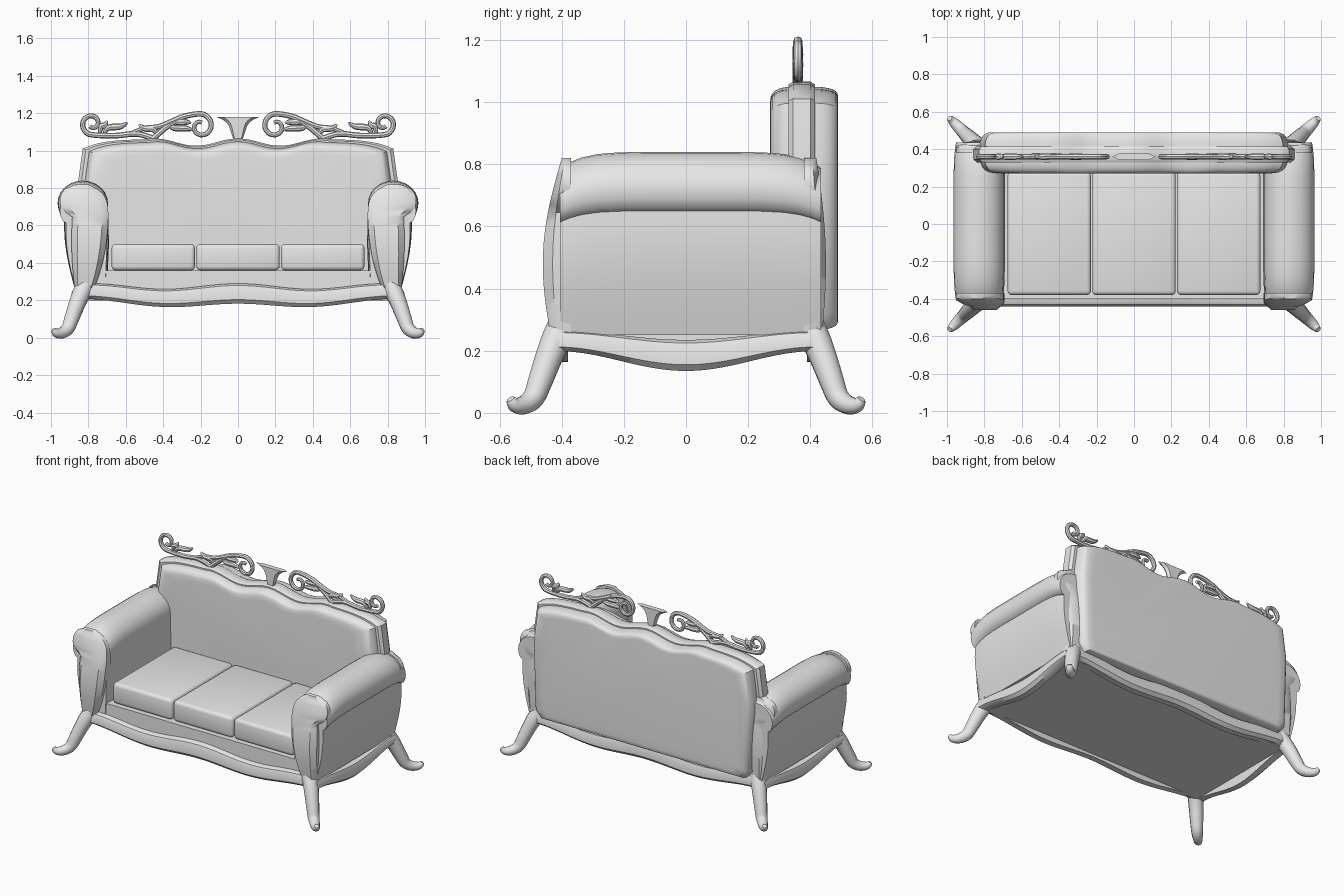
import bpy, bmesh
from math import sin, cos, pi, sqrt, tau, radians
from mathutils import Vector

cube = bpy.data.objects.get("Cube")
if cube:
    bpy.data.objects.remove(cube, do_unlink=True)

grey = bpy.data.materials.new("plain_grey")
grey.use_nodes = True
grey.diffuse_color = (0.8, 0.8, 0.8, 1)
grey.node_tree.nodes["Principled BSDF"].inputs["Base Color"].default_value = grey.diffuse_color


def finish(name, bm, mirror=""):
    """Turn a bmesh into a shaded object, mirrored over the named axes."""
    bmesh.ops.recalc_face_normals(bm, faces=bm.faces)
    mesh = bpy.data.meshes.new(name)
    bm.to_mesh(mesh)
    bm.free()
    mesh.materials.append(grey)
    part = bpy.data.objects.new(name, mesh)
    bpy.context.collection.objects.link(part)
    if mirror:
        modifier = part.modifiers.new("mirror", "MIRROR")
        modifier.use_axis = ["X" in mirror, "Y" in mirror, False]
        modifier.use_mirror_merge = False
    bpy.ops.object.select_all(action="DESELECT")
    part.select_set(True)
    bpy.context.view_layer.objects.active = part
    bpy.ops.object.shade_smooth_by_angle(angle=radians(40))


def skin(bm, rings):
    """Join closed rings of points into a capped solid."""
    rows = [[bm.verts.new(point) for point in ring] for ring in rings]
    for near, far in zip(rows, rows[1:]):
        for i in range(len(near)):
            bm.faces.new((near[i - 1], near[i], far[i], far[i - 1]))
    bm.faces.new(rows[0])
    bm.faces.new(rows[-1])


def loft(name, rings, mirror=""):
    bm = bmesh.new()
    skin(bm, rings)
    finish(name, bm, mirror)


def smooth(points, steps=4):
    """Catmull-Rom curve through the given points."""
    points = [Vector(point) for point in points]
    padded = points[:1] + points + points[-1:]
    curve = []
    for a, b, c, d in zip(padded, padded[1:], padded[2:], padded[3:]):
        for step in range(steps):
            t = step / steps
            curve.append(b + (c - a) * t / 2 + (a * 2 - b * 5 + c * 4 - d) * t * t / 2
                         + (b * 3 - a - c * 3 + d) * t * t * t / 2)
    return curve + points[-1:]


def tube(bm, path, side, radius, sides=10):
    """Tapered limb along a planar path; radius is a function of 0 to 1."""
    path = smooth(path)
    last = len(path) - 1
    rings = []
    for i, centre in enumerate(path):
        along = path[min(i + 1, last)] - path[max(i - 1, 0)]
        up = side.cross(along.normalized())
        turns = [tau * k / sides for k in range(sides)]
        rings.append([centre + radius(i / last) * (side * cos(a) + up * sin(a)) for a in turns])
    skin(bm, rings)


def box(name, low, high, bevel=0):
    bm = bmesh.new()
    bmesh.ops.create_cube(bm, size=1)
    for vert in bm.verts:
        vert.co = [(a + b) / 2 + c * (b - a) for a, b, c in zip(low, high, vert.co)]
    if bevel:
        bmesh.ops.bevel(bm, geom=bm.edges[:], offset=bevel, segments=3, profile=0.5, affect="EDGES")
    finish(name, bm)


# Seat base and three loose cushions
box("seat_base", (-0.84, -0.4, 0.2), (0.84, 0.42, 0.36))
for label, middle in (("right", -0.453), ("middle", 0), ("left", 0.453)):
    box(label + "_cushion", (middle - 0.223, -0.38, 0.36), (middle + 0.223, 0.28, 0.5), 0.022)


# Wavy aprons: a rounded section swept along each edge
def apron(name, length, low, high, place, mirror=""):
    rings = []
    for k in range(-24, 25):
        u = length * k / 24
        bottom, height = low(u), high(u) - low(u)
        section = [(0, 0), (0.04, 0), (0.06, 0.2), (0.06, 0.6), (0.05, 0.9), (0.03, 1), (0, 1)]
        rings.append([place(u, depth, bottom + height * part) for depth, part in section])
    loft(name, rings, mirror)


def long_low(x):
    return 0.17 + 0.04 * x * x + 0.012 * cos(8 * x)


def long_high(x):
    return 0.275 + 0.015 * cos(8 * x)


def side_low(y):
    return 0.167 - 0.032 * cos(7.5 * y)


def side_high(y):
    return 0.25 - 0.015 * cos(7.5 * y)


apron("front_apron", 0.86, long_low, long_high, lambda u, depth, z: (u, -0.38 - depth, z))
apron("back_apron", 0.86, long_low, long_high, lambda u, depth, z: (u, 0.39 + depth, z))
apron("side_aprons", 0.42, side_low, side_high, lambda u, depth, z: (0.83 + depth, u, z), "X")

# Cabriole legs on the diagonals, with flicked toes
leg_path = [(-0.03, 0.29), (0, 0.23), (0.025, 0.17), (0.05, 0.1), (0.07, 0.05),
            (0.1, 0.026), (0.13, 0.025), (0.145, 0.045)]
bm = bmesh.new()
tube(bm, [(0.84 + out, 0.42 + out, z) for out, z in leg_path], Vector((1, -1, 0)).normalized(),
     lambda t: 0.053 - 0.03 * t - 0.01 * t ** 8, 12)
finish("legs", bm, "XY")

# Rolled arms: bellied wall under a round roll, softened at both ends
wall = [(0.87 + 0.06 * sin(k * 0.3), 0.25 + k / 15) for k in range(7)]
roll = [(0.83 + 0.135 * cos(a), 0.72 + 0.12 * sin(a)) for a in (radians(15 * k - 30) for k in range(15))]
section = wall + roll + [(0.69, 0.5), (0.7, 0.25)]
rings = []
for k in range(-8, 9):
    t = sin(pi * k / 16)
    scale = 1 - 0.09 * t ** 6
    rings.append([(0.82 + (x - 0.82) * scale, 0.015 + 0.42 * t, 0.25 + (z - 0.25) * scale)
                  for x, z in section])
loft("arms", rings, "X")


# Arm posts: bowed uprights ending in a scrolled head
def arm_posts(name, face, back, gain):
    rings = []
    for k in range(25):
        t = k / 24
        z = 0.22 + 0.6 * t
        head = 0.075 * sqrt(max(0, 1 - ((z - 0.74) / 0.08) ** 2))
        inner = 0.69 + 0.1 * (1 - t) ** 3 + 0.11 * t ** 14
        outer = 0.87 + 0.02 * sin(pi * t) + head
        front = face + gain * (0.03 * (1 - t) + 0.045 * sin(pi * t))
        middle = back + (front - back) * 0.65
        edge = (outer - inner) / 6
        rings.append([(inner, back, z), (inner, middle, z), (inner + edge, front, z),
                      (outer - edge, front, z), (outer, middle, z), (outer, back, z)])
    loft(name, rings, "X")


arm_posts("front_arm_posts", -0.4, -0.37, -1)
arm_posts("rear_arm_posts", 0.42, 0.38, 0.5)

# Back rest: one serpentine outline shared by the frame and both pads
outline = [(-0.8, 0.25), (-0.845, 0.3), (-0.86, 0.8)]
for k in range(-20, 21):
    x = 0.83 * k / 20
    outline.append((x, 1.046 + 0.02 * cos(14 * min(abs(x), 0.5)) - 0.05 * (k / 20) ** 8))
outline += [(-x, z) for x, z in outline[2::-1]]


def back_ring(y, scale):
    return [(x * scale, y, 0.66 + (z - 0.66) * scale) for x, z in outline]


def back_pad(name, start, depth, shrink):
    rings = []
    for k in range(8):
        a = pi / 2 * k / 7
        rings.append(back_ring(start + depth * sin(a), 0.96 - shrink * (1 - sqrt(cos(a)))))
    loft(name, rings)


frame = ((0.33, 0.98), (0.345, 1), (0.4, 1), (0.415, 0.98))
loft("back_frame", [back_ring(y, scale) for y, scale in frame])
back_pad("front_back_pad", 0.34, -0.07, 0.16)
back_pad("rear_back_pad", 0.41, 0.08, 0.1)


# Carved crest: spirals on stems, with leaves, mirrored about the centre
def spiral(x, z, start, size):
    points = []
    for k in range(11):
        a = radians(start + 40 * k)
        reach = size * (1 - 0.07 * k)
        points.append((x + reach * cos(a), z + reach * sin(a)))
    return points


def leaf(x, z, across, rise):
    return [(x, z), (x + across * 0.2, z + rise * 0.6), (x + across * 0.7, z + rise * 0.7),
            (x + across, z + rise)]


def carve(bm, path, radius):
    tube(bm, [(x, 0.36, z) for x, z in path], Vector((0, 1, 0)), radius, 8)


bm = bmesh.new()
stems = [[(0.44, 1.06), (0.54, 1.09), (0.66, 1.08)] + spiral(0.78, 1.145, -90, 0.06),
         [(0.46, 1.06), (0.39, 1.12), (0.31, 1.175)] + spiral(0.2, 1.13, 70, 0.07),
         [(0.3, 1.18), (0.42, 1.13), (0.5, 1.12), (0.6, 1.08)]]
for path in stems:
    carve(bm, path, lambda t: 0.016 - 0.005 * t)
leaves = [(0.37, 1.14, -0.13, -0.03), (0.35, 1.16, -0.1, -0.01), (0.43, 1.07, 0.1, 0.07),
          (0.72, 1.08, -0.13, 0.07), (0.74, 1.08, -0.04, 0.08)]
for shape in leaves:
    carve(bm, leaf(*shape), lambda t: 0.004 + 0.014 * sin(pi * t))
finish("crest_scrolls", bm, "X")

# Flared shell in the middle of the crest
rings = []
for k in range(13):
    t = k / 12
    width = 0.01 + 0.045 * sqrt(t) + 0.06 * t ** 6
    rings.append([(x * width, 0.36 + y, 1.05 + 0.13 * t)
                  for x, y in ((-1, 0), (-0.7, -0.017), (0.7, -0.017), (1, 0), (0.7, 0.017), (-0.7, 0.017))])
loft("crest_shell", rings, "")
